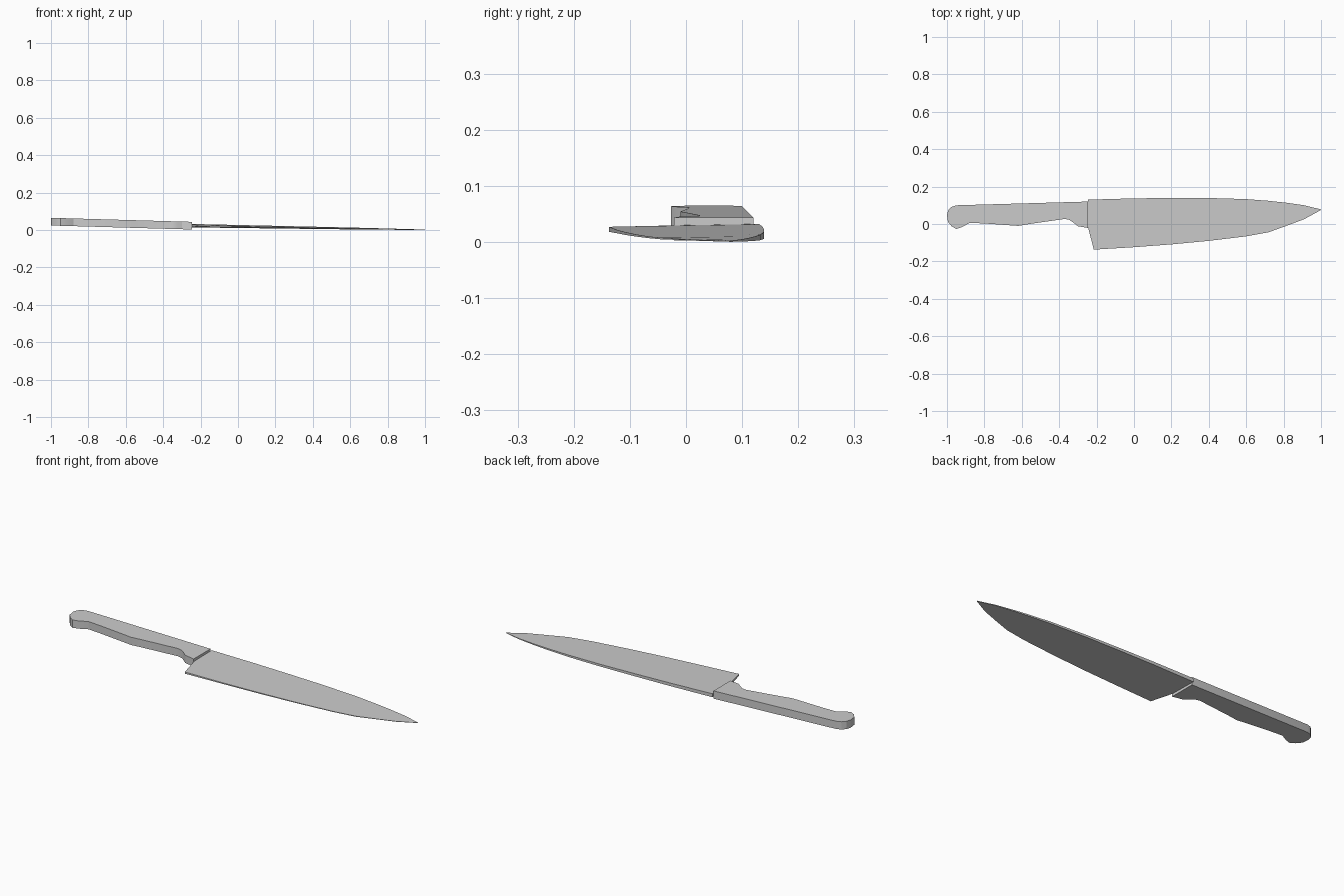
import bpy
import bmesh
import math

cube = bpy.data.objects.get("Cube")
if cube:
    bpy.data.objects.remove(cube)


def material(name, rgb):
    mat = bpy.data.materials.new(name)
    mat.use_nodes = True
    colour = (*rgb, 1)
    mat.diffuse_color = colour
    mat.node_tree.nodes["Principled BSDF"].inputs["Base Color"].default_value = colour
    return mat


def finish(name, bm, mat, angle):
    bmesh.ops.recalc_face_normals(bm, faces=bm.faces)
    mesh = bpy.data.meshes.new(name)
    bm.to_mesh(mesh)
    bm.free()
    mesh.materials.append(mat)
    obj = bpy.data.objects.new(name, mesh)
    bpy.context.collection.objects.link(obj)
    bpy.ops.object.select_all(action="DESELECT")
    obj.select_set(True)
    bpy.context.view_layer.objects.active = obj
    bpy.ops.object.shade_smooth_by_angle(angle=math.radians(angle))
    return obj


def handle_z(x):
    return 0.023 - 0.0285 * (x + 0.245)


def blade_z(x):
    return 0.023 - 0.0175 * (x + 0.245)


grey = material("plain grey", (0.6, 0.6, 0.6))

# Handle: flat slab with a finger curve and hooked butt, sloping to the blade
outline = [(-0.245, 0.12), (-0.95, 0.10), (-0.975, 0.092), (-0.992, 0.075),
           (-1.0, 0.05), (-0.995, 0.012), (-0.975, -0.012), (-0.95, -0.027),
           (-0.92, -0.017), (-0.88, 0.006), (-0.8, 0.003), (-0.62, -0.01),
           (-0.56, 0.0), (-0.37, 0.027), (-0.345, 0.022), (-0.325, 0.008),
           (-0.3, -0.012), (-0.245, -0.021)]
bm = bmesh.new()
rings = [[bm.verts.new((x, y, handle_z(x) + side * 0.0205)) for x, y in outline]
         for side in (-1, 1)]
for ring in rings:
    bm.faces.new(ring)
for i in range(len(outline)):
    j = (i + 1) % len(outline)
    bm.faces.new((rings[0][i], rings[0][j], rings[1][j], rings[1][i]))
finish("handle", bm, grey, 25)

# Blade: stations of (x, spine y, edge y, spine thickness, edge thickness)
stations = [(-0.245, 0.13, -0.02, 0.018, 0.013),
            (-0.215, 0.131, -0.137, 0.018, 0.009),
            (0.0, 0.137, -0.124, 0.016, 0.006),
            (0.2, 0.139, -0.109, 0.014, 0.005),
            (0.4, 0.139, -0.09, 0.012, 0.004),
            (0.6, 0.133, -0.066, 0.010, 0.003),
            (0.72, 0.124, -0.044, 0.008, 0.003),
            (0.82, 0.113, -0.008, 0.006, 0.002),
            (0.91, 0.1, 0.026, 0.004, 0.002),
            (1.0, 0.078, 0.075, 0.002, 0.001)]
steps = 4
bm = bmesh.new()
loops = []
for x, spine, edge, thick, thin in stations:
    lower, upper = [], []
    for k in range(steps + 1):
        t = k / steps
        y = spine + (edge - spine) * t
        half = (thick + (thin - thick) * t) / 2
        lower.append(bm.verts.new((x, y, blade_z(x) - half)))
        upper.append(bm.verts.new((x, y, blade_z(x) + half)))
    loops.append(upper + lower[::-1])
for a, b in zip(loops, loops[1:]):
    for i in range(len(a)):
        j = (i + 1) % len(a)
        bm.faces.new((a[i], a[j], b[j], b[i]))
bm.faces.new(loops[0])
bm.faces.new(loops[-1])
finish("blade", bm, grey, 30)
